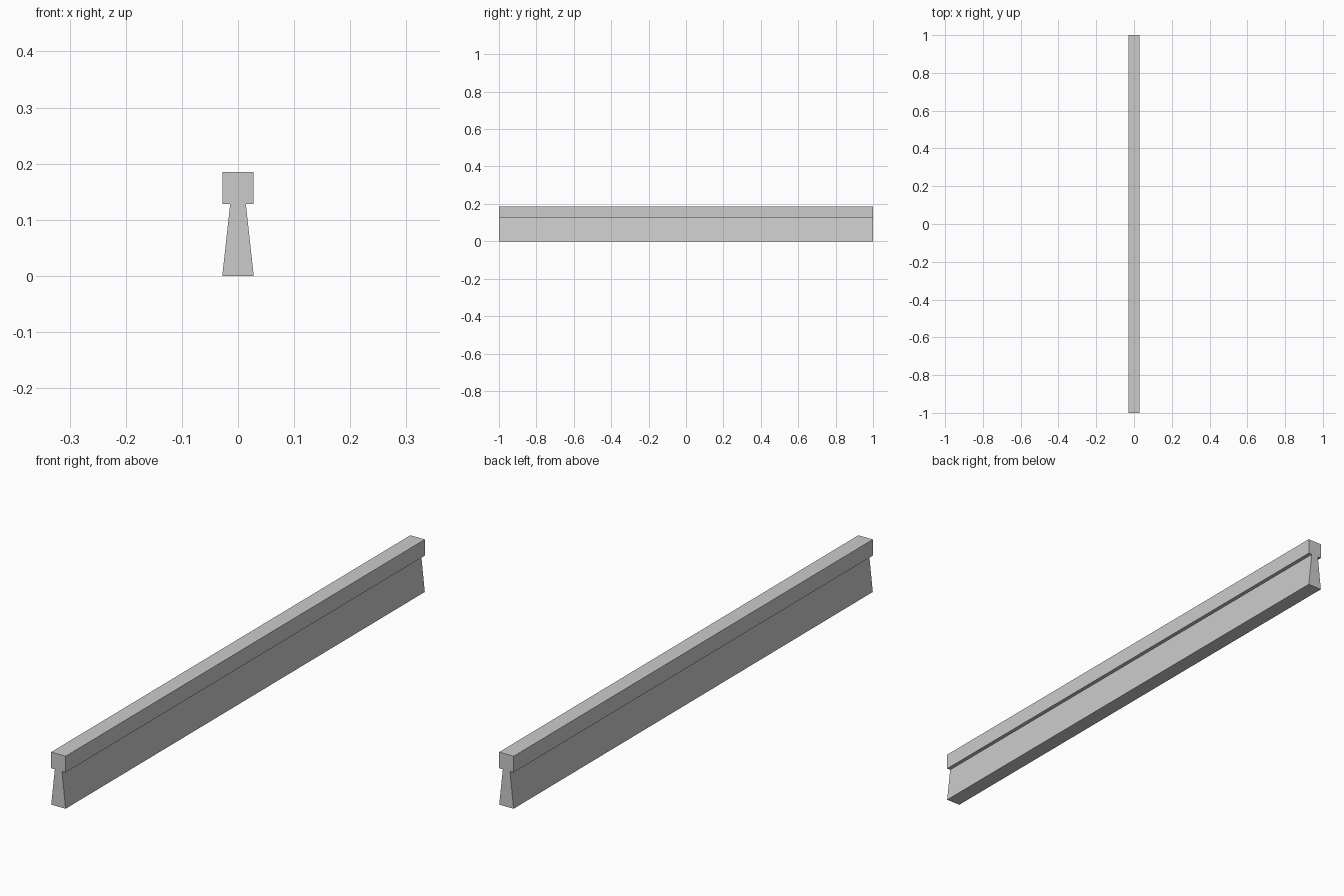
import bpy
import bmesh

if "Cube" in bpy.data.objects:
    bpy.data.objects.remove(bpy.data.objects["Cube"])

LENGTH = 2.0

# Right half of the rail cross-section (x, z): flared web, then square head
half = [(0.028, 0.0), (0.014, 0.128), (0.028, 0.128), (0.028, 0.185)]
profile = half + [(-x, z) for x, z in reversed(half)]

# Extrude the mirrored profile along y
bm = bmesh.new()
face = bm.faces.new([bm.verts.new((x, -LENGTH / 2, z)) for x, z in profile])
ext = bmesh.ops.extrude_face_region(bm, geom=[face], use_keep_orig=True)
moved = [g for g in ext["geom"] if isinstance(g, bmesh.types.BMVert)]
bmesh.ops.translate(bm, verts=moved, vec=(0, LENGTH, 0))
bmesh.ops.recalc_face_normals(bm, faces=bm.faces)

mesh = bpy.data.meshes.new("rail")
bm.to_mesh(mesh)
bm.free()
rail = bpy.data.objects.new("rail", mesh)
bpy.context.collection.objects.link(rail)
